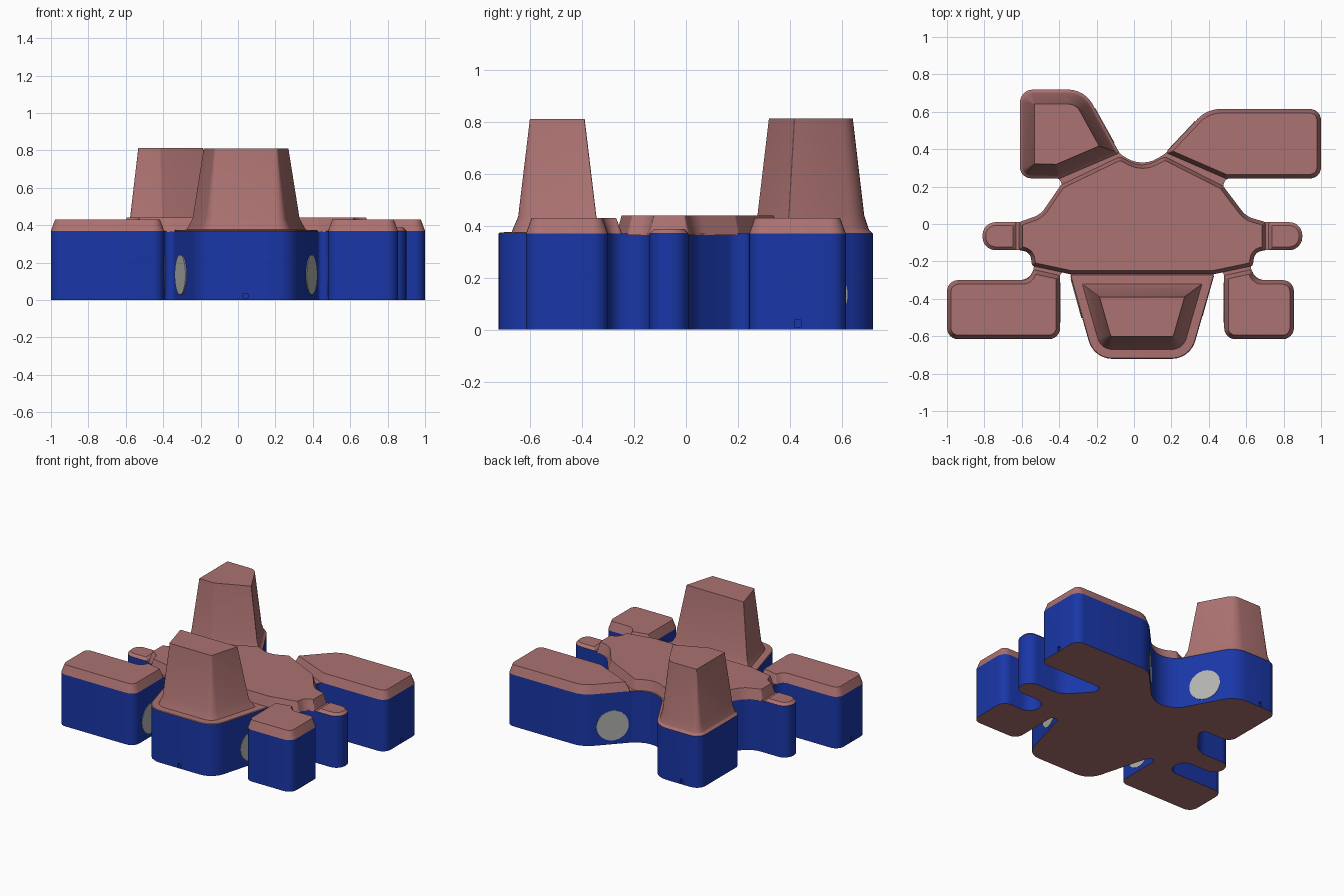
import bpy, bmesh, math
from mathutils import Vector

if "Cube" in bpy.data.objects:
    bpy.data.objects.remove(bpy.data.objects["Cube"])


def material(name, color):
    m = bpy.data.materials.new(name)
    m.diffuse_color = (*color, 1)
    m.use_nodes = True
    m.node_tree.nodes["Principled BSDF"].inputs["Base Color"].default_value = m.diffuse_color
    return m


ROSE = material("rose", (0.41, 0.168, 0.165))
BLUE = material("blue", (0.010, 0.038, 0.39))
GREY = material("disc_grey", (0.45, 0.45, 0.44))


def outline(corners, inset=0.0, steps=6):
    """Inset a counter-clockwise polygon of (x, y, radius) and round its corners."""
    n, pts = len(corners), []
    for i in range(n):
        p, c, q = (Vector(corners[(i + k) % n][:2]) for k in (-1, 0, 1))
        a, b = (c - p).normalized(), (q - c).normalized()
        na, nb = Vector((-a.y, a.x)), Vector((-b.y, b.x))
        c = c + (na + nb) * (inset / (1 + na.dot(nb)))
        turn = math.atan2(a.x * b.y - a.y * b.x, a.dot(b))
        side = 1 if turn > 0 else -1
        r = max(corners[i][2] - side * inset, 0.003)
        start = c - a * (r * math.tan(abs(turn) / 2))
        center = start + na * (r * side)
        for k in range(steps + 1):
            t = turn * k / steps
            v = start - center
            pts.append((center.x + v.x * math.cos(t) - v.y * math.sin(t),
                        center.y + v.x * math.sin(t) + v.y * math.cos(t)))
    return pts


def loft(name, corners, levels, mats):
    """Stack inset outlines at (z, inset) levels and cap both ends."""
    bm = bmesh.new()
    rings = [[bm.verts.new((x, y, z)) for x, y in outline(corners, d)] for z, d in levels]
    n = len(rings[0])
    for lo, hi in zip(rings, rings[1:]):
        for i in range(n):
            j = (i + 1) % n
            f = bm.faces.new((lo[i], lo[j], hi[j], hi[i]))
            f.material_index = len(mats) - 1
    bm.faces.new(rings[0][::-1])
    bm.faces.new(rings[-1])
    me = bpy.data.meshes.new(name)
    bm.to_mesh(me)
    bm.free()
    ob = bpy.data.objects.new(name, me)
    bpy.context.collection.objects.link(ob)
    for m in mats:
        me.materials.append(m)
    bpy.context.view_layer.objects.active = ob
    bpy.ops.object.select_all(action='DESELECT')
    ob.select_set(True)
    bpy.ops.object.shade_smooth_by_angle(angle=math.radians(25))
    return ob


# Footprint of the whole base, counter-clockwise from the front arm
FOOT = [(-.215, -.721, .13), (.30, -.721, .13), (.43, -.255, .024), (.482, -.255, .024),
        (.482, -.616, .06), (.855, -.616, .06), (.855, -.30, .06), (.625, -.30, .075),
        (.625, -.14, .075), (.90, -.14, .07), (.90, .01, .07), (.63, .01, .15),
        (.47, .19, .06), (.49, .243, .03), (1, .243, .06), (1, .615, .06), (.39, .615, .17),
        (.165, .375, .06), (.045, .30, .16), (-.075, .375, .06), (-.265, .719, .15),
        (-.61, .719, .07), (-.61, .245, .06), (-.40, .245, .03), (-.38, .20, .03),
        (-.53, .01, .15), (-.81, .01, .07), (-.81, -.14, .07), (-.535, -.14, .075),
        (-.535, -.30, .075), (-1, -.30, .06), (-1, -.616, .06), (-.395, -.616, .06),
        (-.395, -.255, .024), (-.343, -.255, .024)]
body = loft("base_body", FOOT, [(0, 0), (.37, 0)], [ROSE, BLUE])

# Pin holes near the bottom of the arm ends
for i, (x, y) in enumerate([(.04, -.721), (1, .43), (-.47, .719), (-1, -.45)]):
    bpy.ops.mesh.primitive_cube_add(size=.026, location=(x, y, .023))
    cutter = bpy.context.object
    cutter.name = f"pin_hole_cutter_{i}"
    cutter.data.materials.append(BLUE)
    cutter.hide_render = True
    cutter.hide_set(True)
    mod = body.modifiers.new("pin_hole", 'BOOLEAN')
    mod.operation, mod.solver, mod.object = 'DIFFERENCE', 'EXACT', cutter

# Raised central plate
HUB = [(-.343, -.268, .01), (.43, -.268, .01), (.635, -.225, .02), (.645, -.15, .05),
       (.705, -.14, .01), (.705, .01, .02), (.60, .04, .12), (.475, .205, .03),
       (.165, .362, .04), (.045, .30, .14), (-.075, .362, .04), (-.39, .21, .02),
       (-.50, .05, .12), (-.615, .01, .02), (-.615, -.14, .01), (-.555, -.15, .05),
       (-.545, -.225, .02)]
loft("hub_plate", HUB, [(.365, 0), (.44, .02)], [ROSE])

# Low caps on the arms
CAPS = {
    "front_left_cap": [(-1, -.616, .06), (-.395, -.616, .06), (-.395, -.275, .02),
                       (-.54, -.243, .02), (-.56, -.30, .05), (-1, -.30, .06)],
    "front_right_cap": [(.482, -.616, .06), (.855, -.616, .06), (.855, -.30, .06),
                        (.65, -.30, .05), (.63, -.243, .02), (.482, -.275, .02)],
    "back_right_cap": [(.49, .243, .03), (1, .243, .06), (1, .615, .06),
                       (.39, .615, .17), (.17, .382, .01)],
}
for name, pts in CAPS.items():
    loft(name, pts, [(.37, 0), (.43, .022)], [ROSE])

# Caps on the short side arms
for name, x0, x1, r0, r1 in [("left_stub_cap", -.81, -.63, .07, .01),
                             ("right_stub_cap", .72, .90, .01, .07)]:
    loft(name, [(x0, -.14, r0), (x1, -.14, r1), (x1, .01, r1), (x0, .01, r0)],
         [(.37, 0), (.388, .018)], [ROSE])

# Tall towers
loft("front_tower", [(-.215, -.721, .13), (.30, -.721, .13), (.43, -.27, .01), (-.343, -.27, .01)],
     [(.37, 0), (.374, .004), (.376, .05), (.435, .075), (.81, .12)], [ROSE])
loft("back_left_tower", [(-.61, .245, .06), (-.40, .242, .03), (-.078, .38, .01),
                         (-.265, .719, .15), (-.61, .719, .07)],
     [(.37, 0), (.385, .015), (.44, .033), (.813, .077)], [ROSE])

# Round contact discs set into facing arm walls: x, y and outward direction
DISCS = [(-.307, -.40, -.963, -.269), (.393, -.39, .963, -.269), (-.395, -.42, 1, 0),
         (.482, -.42, -1, 0), (-.159, .527, .876, .483), (.254, .47, -.729, .684)]
for i, (x, y, nx, ny) in enumerate(DISCS):
    bpy.ops.mesh.primitive_cylinder_add(vertices=40, radius=.107, depth=.006, location=(x, y, .135),
                                        rotation=(0, math.pi / 2, math.atan2(ny, nx)))
    bpy.context.object.name = f"contact_disc_{i}"
    bpy.context.object.data.materials.append(GREY)
